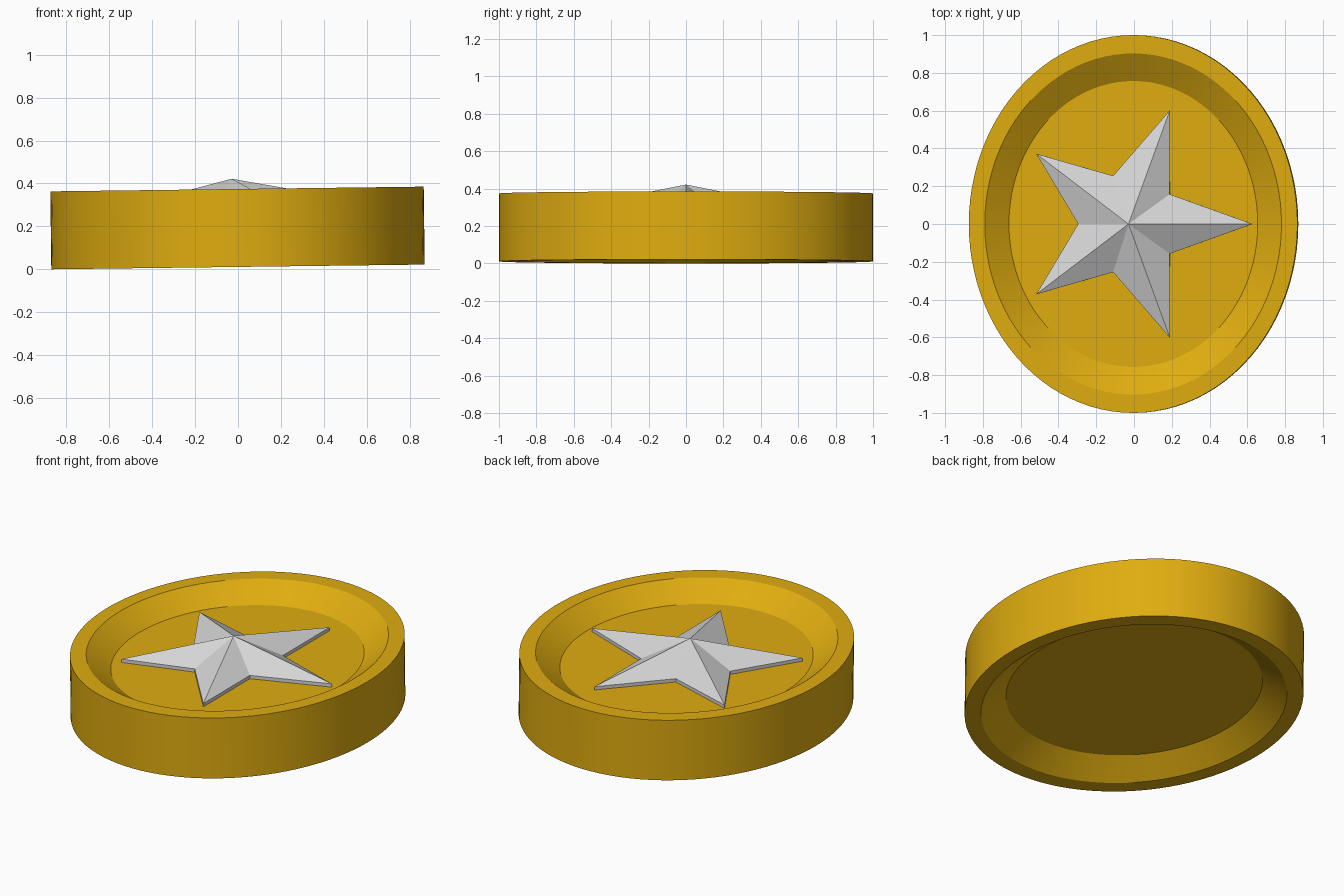
import bpy, bmesh
from math import sin, cos, pi, radians

cube = bpy.data.objects.get("Cube")
if cube:
    bpy.data.objects.remove(cube)

WIDTH = 0.87      # x radius of the oval; its y radius is 1
HEIGHT = 0.363
DEPTH = 0.095     # recess on each side
TILT = -0.0127    # slight lean about y
SIDES = 96


def material(name, color):
    mat = bpy.data.materials.new(name)
    mat.use_nodes = True
    mat.diffuse_color = color
    mat.node_tree.nodes["Principled BSDF"].inputs["Base Color"].default_value = color
    return mat


def finish(bm, name, mat):
    bmesh.ops.recalc_face_normals(bm, faces=bm.faces)
    mesh = bpy.data.meshes.new(name)
    bm.to_mesh(mesh)
    bm.free()
    mesh.materials.append(mat)
    obj = bpy.data.objects.new(name, mesh)
    bpy.context.collection.objects.link(obj)
    obj.location.z = WIDTH * sin(-TILT)
    obj.rotation_euler.y = TILT
    return obj


def bridge(bm, a, b):
    n = len(a)
    for i in range(n):
        j = (i + 1) % n
        bm.faces.new((a[i], a[j], b[j], b[i]))


gold = material("gold", (0.74, 0.415, 0.005, 1))
silver = material("silver", (0.67, 0.67, 0.67, 1))

# Oval disc with a sloped recess on both sides
bm = bmesh.new()
profile = [(0.757, DEPTH), (0.903, 0), (1, 0),
           (1, HEIGHT), (0.903, HEIGHT), (0.757, HEIGHT - DEPTH)]
rings = []
for r, z in profile:
    angles = [2 * pi * i / SIDES for i in range(SIDES)]
    rings.append([bm.verts.new((WIDTH * r * cos(t), r * sin(t), z)) for t in angles])
for lower, upper in zip(rings, rings[1:]):
    bridge(bm, lower, upper)
bm.faces.new(rings[0])
bm.faces.new(rings[-1])
disc = finish(bm, "coin_disc", gold)
bpy.ops.object.select_all(action='DESELECT')
disc.select_set(True)
bpy.context.view_layer.objects.active = disc
bpy.ops.object.shade_smooth_by_angle(angle=radians(25))

# Faceted five-pointed star with a thin side wall
bm = bmesh.new()
floor = HEIGHT - DEPTH


def star_ring(z):
    ring = []
    for i in range(10):
        r, cx = (0.268, -0.024) if i % 2 else (0.633, -0.002)
        ring.append(bm.verts.new((cx + r * cos(i * pi / 5), r * sin(i * pi / 5), z)))
    return ring


base, edge = star_ring(floor), star_ring(floor + 0.02)
bridge(bm, base, edge)
bm.faces.new(base)
peak = bm.verts.new((-0.024, 0, HEIGHT + 0.048))
for i in range(10):
    bm.faces.new((edge[i], edge[(i + 1) % 10], peak))
finish(bm, "star", silver)
